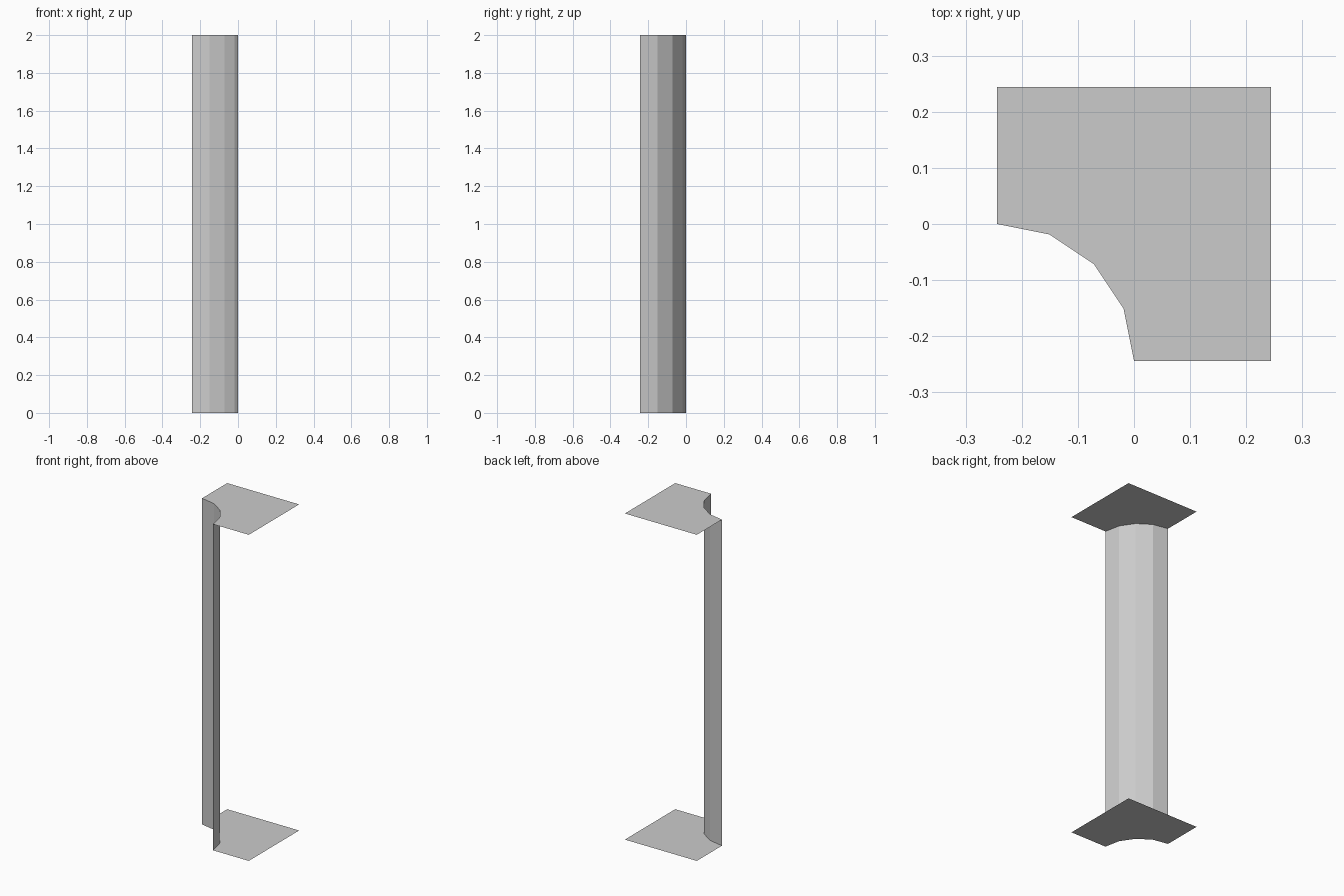
import bpy, bmesh
from math import sin, cos, pi

cube = bpy.data.objects.get("Cube")
if cube:
    bpy.data.objects.remove(cube, do_unlink=True)

HALF = 0.244      # half width of the square plan, also the cove radius
HEIGHT = 2.0
SEGMENTS = 4

grey = bpy.data.materials.new("light grey")
grey.use_nodes = True
colour = (0.6, 0.6, 0.6, 1)
grey.diffuse_color = colour
grey.node_tree.nodes["Principled BSDF"].inputs["Base Color"].default_value = colour

# Quarter-circle cove cut into the front right corner
angles = [pi / 2 * (1 - i / SEGMENTS) for i in range(SEGMENTS + 1)]
arc = [(HALF * (cos(a) - 1), HALF * (sin(a) - 1)) for a in angles]
outline = arc + [(HALF, -HALF), (HALF, HALF), (-HALF, HALF)]


def add_part(name, build):
    bm = bmesh.new()
    build(bm)
    mesh = bpy.data.meshes.new(name)
    bm.to_mesh(mesh)
    bm.free()
    mesh.materials.append(grey)
    part = bpy.data.objects.new(name, mesh)
    bpy.context.collection.objects.link(part)


def plate(z, facing_up):
    def build(bm):
        points = outline if facing_up else outline[::-1]
        bm.faces.new([bm.verts.new((x, y, z)) for x, y in points])
    return build


def wall(bm):
    low = [bm.verts.new((x, y, 0)) for x, y in arc]
    high = [bm.verts.new((x, y, HEIGHT)) for x, y in arc]
    for i in range(SEGMENTS):
        bm.faces.new((low[i], low[i + 1], high[i + 1], high[i]))


# Open curved wall between two thin end plates
add_part("curved_wall", wall)
add_part("top_plate", plate(HEIGHT, True))
add_part("bottom_plate", plate(0, False))
